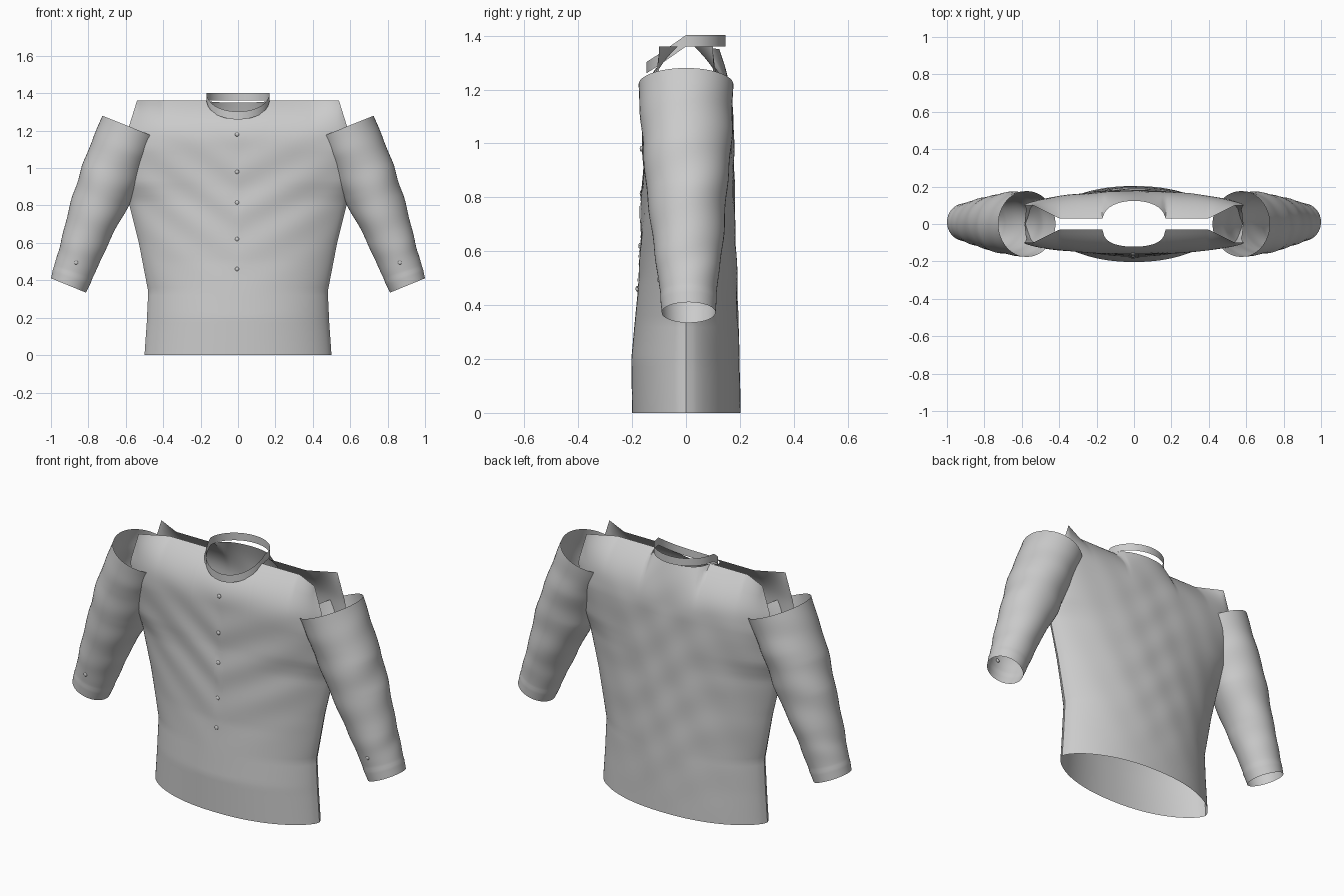
import bpy, math
from mathutils import Vector

cube = bpy.data.objects.get("Cube")
if cube:
    bpy.data.objects.remove(cube, do_unlink=True)


def material(name, rgb):
    m = bpy.data.materials.new(name)
    m.use_nodes = True
    m.diffuse_color = (*rgb, 1)
    m.node_tree.nodes["Principled BSDF"].inputs["Base Color"].default_value = (*rgb, 1)
    return m


CLOTH = material("light grey cloth", (0.6, 0.6, 0.6))


def lerp(pairs, t):
    """Read a value from (position, value) pairs."""
    if t <= pairs[0][0]:
        return pairs[0][1]
    for (a, p), (b, q) in zip(pairs, pairs[1:]):
        if t <= b:
            return p + (q - p) * (t - a) / (b - a)
    return pairs[-1][1]


def grid(name, cols, rows, point, closed=False):
    """Build a sheet of quads from point(u, v), closed around u if asked."""
    n = cols if closed else cols + 1
    verts = [point(i / cols, j / rows) for j in range(rows + 1) for i in range(n)]
    faces = [(j * n + i, j * n + (i + 1) % n, (j + 1) * n + (i + 1) % n, (j + 1) * n + i)
             for j in range(rows) for i in range(cols)]
    mesh = bpy.data.meshes.new(name)
    mesh.from_pydata(verts, [], faces)
    mesh.materials.append(CLOTH)
    ob = bpy.data.objects.new(name, mesh)
    bpy.context.collection.objects.link(ob)
    bpy.context.view_layer.objects.active = ob
    bpy.ops.object.select_all(action='DESELECT')
    ob.select_set(True)
    bpy.ops.object.shade_smooth_by_angle(angle=math.radians(40))


# Body panels: half width and depth by height
WIDTH = [(0, .5), (.17, .488), (.34, .48), (.6, .53), (.82, .585), (1, .575), (1.2, .59), (1.36, .54)]
FRONT = [(0, .2), (.2, .203), (.5, .175), (.9, .16), (1.2, .16)]
BACK = [(0, .203), (.3, .196), (.7, .182), (1.1, .175), (1.36, .155)]
TOP = 1.36
NECK = .165


def neck_round(x):
    """One at the middle of the neck, zero at its sides and beyond."""
    return math.sqrt(1 - min(1, abs(x) / NECK) ** 2)


def body_y(x, z, side):
    u = min(1, abs(x) / lerp(WIDTH, z))
    depth = lerp(FRONT if side < 0 else BACK, z)
    edge = lerp([(.82, 0), (.92, .06), (1.1, .1)], z)
    y = edge + (depth - edge) * (1 - u ** 2.2) ** .67
    # the shoulder rolls inwards to the open seam, the back of the neck stays out
    t = max(0, (z - 1.12) / (TOP - 1.12))
    seam = lerp([(.4, .03), (.54, .1)], abs(x))
    if side > 0:
        seam += .09 * neck_round(x)
    y += (seam - y) * t ** 2.4
    # soft folds, V-shaped on the chest and irregular on the back
    fade = (1 - u ** 4) * min(1, z * 2) * (1 - t)
    if side < 0:
        fold = math.sin(27 * (z - .65 * abs(x)) + 3 * x) * math.exp(-((z - .85) / .3) ** 2)
    else:
        fold = .4 * math.sin(26 * z + 13 * x + 2 * math.sin(7 * x)) + .3 * math.sin(15 * z - 28 * x)
    return side * (y + .004 * fade * fold)


def body_panel(name, side, neck_z):
    def point(s, v):
        u = 2 * s - 1
        z = (TOP - (TOP - neck_z) * neck_round(u * .54)) * v
        x = u * lerp(WIDTH, z)
        return x, body_y(x, z, side), z
    grid(name, 96, 64, point)


body_panel("front_panel", -1, 1.265)
body_panel("back_panel", 1, 1.35)

# Button strip
grid("button_strip", 4, 30, lambda s, v: (
    .05 * (s - .5) + .004 * math.sin(25 * v),
    body_y(.05 * (s - .5), .45 + .43 * v, -1) - .003, .45 + .43 * v))


# Collar band, level at the back and dipping at the front
def collar_point(s, v):
    a = 2 * math.pi * s
    y = .147 * math.sin(a)
    dip = lerp([(-.147, -.1), (-.1, -.07), (0, 0)], y)
    return .168 * math.cos(a), y, 1.36 + dip + .042 * v


grid("collar", 64, 3, collar_point, closed=True)

# Sleeve outlines from shoulder to cuff: x and z of the outer and inner edge
OUTER = [(0, (.725, 1.28)), (.27, (.835, 1.01)), (.45, (.885, .85)), (.68, (.938, .64)),
         (.92, (.985, .47)), (1, (.998, .41))]
INNER = [(0, (.42, 1.157)), (.15, (.485, 1.03)), (.4, (.57, .825)), (.65, (.685, .615)),
         (.92, (.783, .4)), (1, (.815, .335))]
GIRTH = [(0, .176), (.2, .168), (.4, .153), (.65, .131), (.9, .105), (1, .098)]


def edge_at(pairs, v):
    return Vector([lerp([(t, p[k]) for t, p in pairs], v) for k in (0, 1)])


def sleeve_point(mirror):
    def point(s, v):
        a = 2 * math.pi * s
        o, i = edge_at(OUTER, v), edge_at(INNER, v)
        fade = min(1, v * 8) * max(0, min(1, (.9 - v) * 8))
        k = 1 + fade * (.012 * math.sin(30 * v + 2 * math.sin(a)) + .012 * math.sin(3 * a + 14 * v))
        if v > .92:
            k = 1.02
        p = (o + i) / 2 + (o - i) / 2 * math.cos(a) * k
        y = lerp(GIRTH, v) * math.sin(a) * k + .01 * v
        return mirror * p.x, y, p.y
    return point


def button(name, loc, radius):
    bpy.ops.mesh.primitive_uv_sphere_add(segments=16, ring_count=8, radius=radius, location=loc)
    ob = bpy.context.object
    ob.name = name
    ob.scale.y = .6
    ob.data.materials.append(CLOTH)
    bpy.ops.object.shade_smooth_by_angle()


for mirror, side in ((1, "left"), (-1, "right")):
    grid(side + "_sleeve", 48, 60, sleeve_point(mirror), closed=True)
    button(side + "_cuff_button", (mirror * .865, -.1, .495), .011)

# Front buttons
for n, z in enumerate((1.18, .98, .815, .62, .46)):
    button(f"front_button_{n + 1}", (-.005, body_y(0, z, -1) - .002, z), .011)
